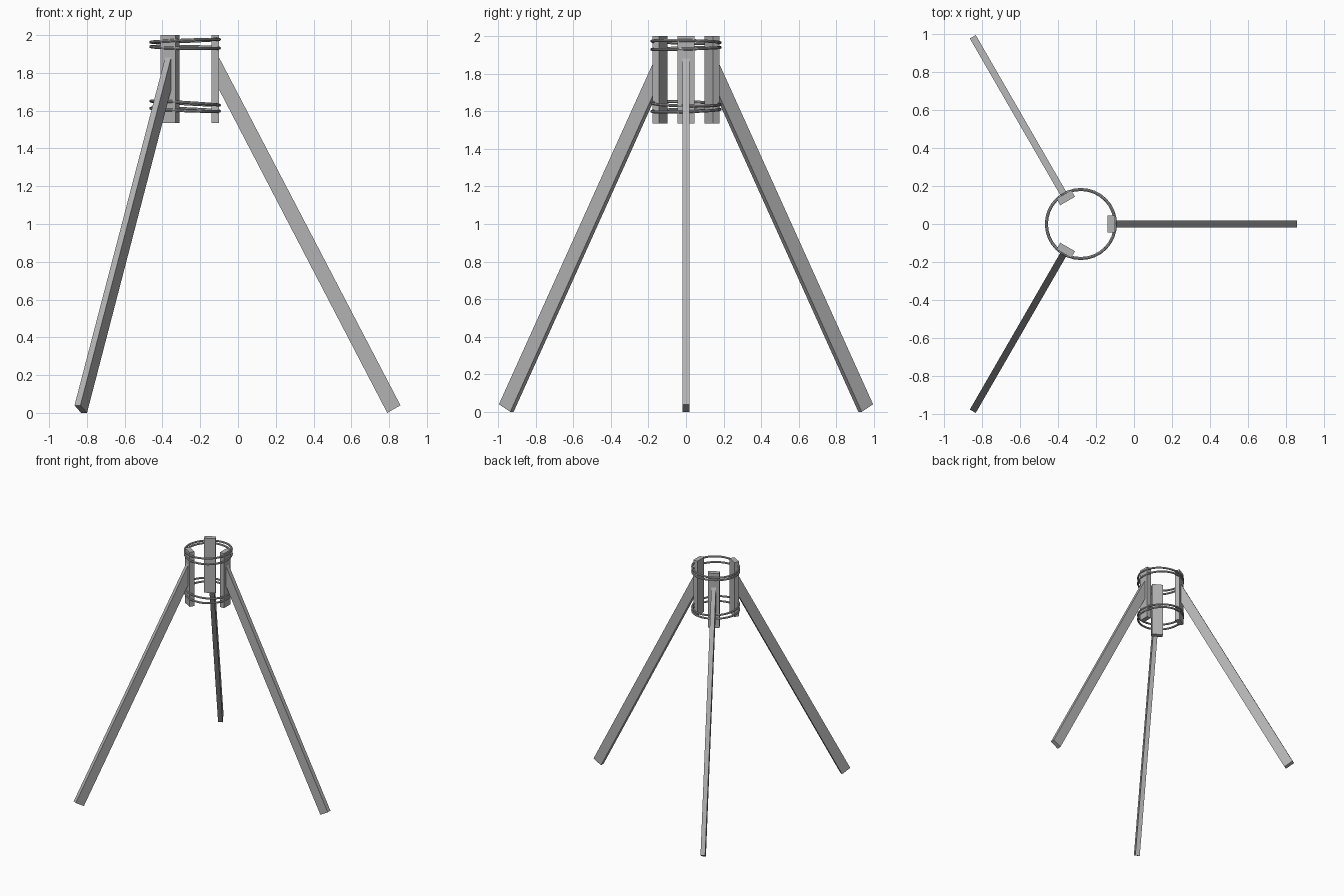
import bpy
import bmesh
import math
from mathutils import Matrix, Vector

if "Cube" in bpy.data.objects:
    bpy.data.objects.remove(bpy.data.objects["Cube"])

CENTRE = Vector((-0.28, 0, 0))

grey = bpy.data.materials.new("plain grey")
grey.use_nodes = True
grey.diffuse_color = (0.45, 0.45, 0.45, 1)
grey.node_tree.nodes["Principled BSDF"].inputs["Base Color"].default_value = grey.diffuse_color


def slab(name, outline, thickness, angle):
    """Extrude a radius/height outline sideways and turn it about the hub axis."""
    bm = bmesh.new()
    face = bm.faces.new([bm.verts.new((r, -thickness / 2, z)) for r, z in outline])
    grown = bmesh.ops.extrude_face_region(bm, geom=[face])
    moved = [v for v in grown["geom"] if isinstance(v, bmesh.types.BMVert)]
    bmesh.ops.translate(bm, verts=moved, vec=(0, thickness, 0))
    bmesh.ops.recalc_face_normals(bm, faces=bm.faces)
    bm.transform(Matrix.Translation(CENTRE) @ Matrix.Rotation(angle, 4, "Z"))
    mesh = bpy.data.meshes.new(name)
    bm.to_mesh(mesh)
    bm.free()
    mesh.materials.append(grey)
    bpy.context.collection.objects.link(bpy.data.objects.new(name, mesh))


# Three upright blocks, each with a splayed leg mitred into its outer face
post = [(0.14, 1.535), (0.18, 1.535), (0.18, 2.0), (0.14, 2.0)]
leg = [(0.17, 1.73), (0.17, 1.90), (1.14, 0.04), (1.07, 0.0)]
for i, side in enumerate(("left", "back_right", "front_right")):
    turn = i * math.tau / 3
    slab(side + "_post", post, 0.09, turn)
    slab(side + "_leg", leg, 0.036, turn)

# Thin hoops around the posts, each slightly tilted
hoops = {
    "upper_hoop_top": (1.97, -0.04, -0.02),
    "upper_hoop_bottom": (1.935, 0.02, 0.03),
    "lower_hoop_top": (1.64, 0.06, -0.02),
    "lower_hoop_bottom": (1.605, 0.04, 0.03),
}
for name, (z, tilt_y, tilt_x) in hoops.items():
    bpy.ops.mesh.primitive_torus_add(
        major_radius=0.182, minor_radius=0.008, major_segments=32, minor_segments=8,
        location=CENTRE + Vector((0, 0, z)), rotation=(tilt_x, tilt_y, 0))
    hoop = bpy.context.object
    hoop.name = name
    hoop.data.materials.append(grey)
    bpy.ops.object.shade_smooth_by_angle()
